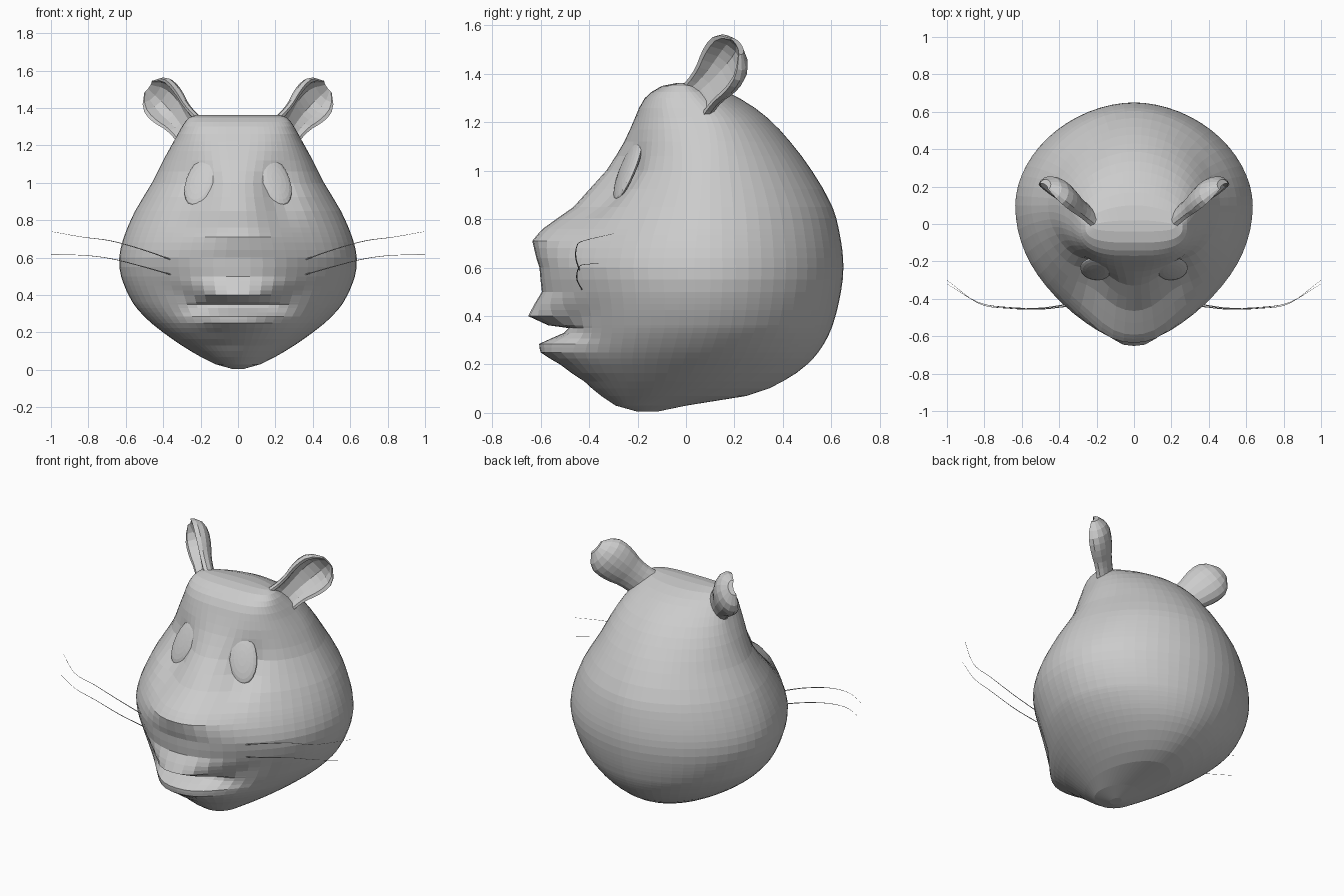
import bpy, bmesh, math
from mathutils import Vector, Matrix

cube = bpy.data.objects.get("Cube")
if cube:
    bpy.data.objects.remove(cube, do_unlink=True)

grey = bpy.data.materials.new("plain_grey")
grey.use_nodes = True
grey.diffuse_color = (0.6, 0.6, 0.6, 1)
grey.node_tree.nodes["Principled BSDF"].inputs["Base Color"].default_value = (0.6, 0.6, 0.6, 1)


def add_object(name, data):
    obj = bpy.data.objects.new(name, data)
    data.materials.append(grey)
    bpy.context.collection.objects.link(obj)
    return obj


def sample(rows, key, smooth):
    """Interpolate rows by their first number, smoothly or linearly."""
    key = min(max(key, rows[0][0]), rows[-1][0])
    i = 0
    while i < len(rows) - 2 and key > rows[i + 1][0]:
        i += 1
    before, a, b, after = (Vector(rows[min(max(j, 0), len(rows) - 1)])
                           for j in range(i - 1, i + 3))
    span = b[0] - a[0]
    t = (key - a[0]) / span
    if not smooth:
        return a.lerp(b, t)
    h = t * t * (3 - 2 * t)
    slope_a = (b - before) / (b[0] - before[0]) * span
    slope_b = (after - a) / (after[0] - a[0]) * span
    return (a * (1 - h) + b * h
            + slope_a * t * (1 - t) ** 2 - slope_b * t * t * (1 - t))


def loft(name, rings):
    """Skin closed rings of points and cap both ends."""
    bm = bmesh.new()
    loops = [[bm.verts.new(p) for p in ring] for ring in rings]
    n = len(loops[0])
    for a, b in zip(loops, loops[1:]):
        for i in range(n):
            j = (i + 1) % n
            bm.faces.new((a[i], a[j], b[j], b[i]))
    bm.faces.new(loops[0])
    bm.faces.new(loops[-1])
    bmesh.ops.recalc_face_normals(bm, faces=bm.faces)
    mesh = bpy.data.meshes.new(name)
    bm.to_mesh(mesh)
    bm.free()
    return add_object(name, mesh)


# Head levels: height, front, back, half width, widest depth, front roundness
LEVELS = [
    (.005, -.2, -.12, .03, -.16, 2),
    (.03, -.29, 0, .12, -.15, 2),
    (.07, -.35, .25, .2, -.06, 2),
    (.13, -.42, .4, .3, 0, 2),
    (.2, -.48, .5, .4, .04, 2),
    (.27, -.505, .56, .485, .065, 1.95),
    (.36, -.505, .605, .563, .09, 1.95),
    (.5, -.515, .64, .625, .1, 2),
    (.6, -.53, .65, .635, .1, 2),
    (.71, -.52, .64, .61, .1, 1.9),
    (.85, -.44, .605, .55, .1, 1.8),
    (1, -.33, .52, .46, .1, 1.8),
    (1.12, -.255, .43, .4, .1, 2.2),
    (1.22, -.21, .335, .345, .08, 2.7),
    (1.3, -.17, .22, .3, .02, 3),
    (1.35, -.1, .1, .26, -.01, 3),
    (1.362, -.04, .02, .22, -.01, 3),
]

# Snout over the face: height, forward push, half width
SNOUT = [
    (.13, 0, .2), (.2, .04, .23), (.25, .1, .24), (.285, .1, .23),
    (.33, 0, .2), (.35, -.02, .2), (.362, .065, .18), (.4, .145, .2),
    (.45, .115, .26), (.5, .08, .32), (.6, .075, .36), (.68, .1, .31),
    (.71, .115, .28), (.76, .095, .26), (.85, .025, .22), (1, 0, .2),
]


def head_ring(z, count=60):
    _, front, back, width, mid, power = sample(LEVELS, z, True)
    _, push, reach = sample(SNOUT, z, False)
    ring = []
    for i in range(count):
        a = math.tau * i / count
        c, s = math.cos(a), math.sin(a)
        e = 2 / (power if s < 0 else 1.88)
        x = math.copysign(abs(c) ** e, c) * width
        if s < 0:
            y = mid - abs(s) ** e * (mid - front)
            y -= push * math.exp(-abs(x / reach) ** 3)
            # eye sockets
            y += 0.07 * math.exp(-((abs(x) - .22) / .1) ** 2 - ((z - .94) / .14) ** 2)
        else:
            y = mid + s ** e * (back - mid)
        ring.append((x, y, z))
    return ring


heights = sorted({row[0] for row in LEVELS + SNOUT})
heights += [(a + b) / 2 for a, b in zip(heights, heights[1:]) if b - a > .045]
loft("head", [head_ring(z) for z in sorted(heights)])

# Ear stations: distance along the ear, half width, back depth, hollow depth
EAR = [(-.06, .13, .07, 0), (.05, .1, .06, .005), (.15, .1, .065, .035),
       (.24, .122, .08, .06), (.32, .122, .08, .06), (.37, .09, .06, .03),
       (.4, .045, .03, 0)]


def ear(name, side):
    base = Vector((.235, .02, 1.255))
    along = Vector((.6, .475, .65)).normalized()
    facing = Vector((.62, -.78, 0)).normalized()
    across = along.cross(facing)
    rings = []
    for k in range(13):
        t, width, depth, hollow = sample(EAR, -.06 + .46 * k / 12, True)
        outline = []
        for i in range(9):
            a = math.pi * i / 8
            outline.append((math.cos(a) * width, -math.sin(a) * depth))
        # raised rim, then the hollow inside it
        for u, rim, dip in ((-.93, .025, 0), (-.78, .025, .1), (-.62, .01, .7), (-.3, 0, 1),
                            (.3, 0, 1), (.62, .01, .7), (.78, .025, .1), (.93, .025, 0)):
            outline.append((u * width, rim * width / .12 - dip * hollow))
        points = [base + along * t + across * u + facing * v for u, v in outline]
        rings.append([(p.x * side, p.y, p.z) for p in points])
    return loft(name, rings)


def eye(name, side):
    # Shallow oval seated in the socket, its top leaning inward
    normal = Vector((.3 * side, -.85, .42)).normalized()
    up = Vector((-.18 * side, 0, 1))
    up = (up - normal * up.dot(normal)).normalized()
    right = up.cross(normal)
    frame = Matrix((right, up, normal)).transposed().to_4x4()
    frame.translation = (.2 * side, -.238, 1.01)
    bm = bmesh.new()
    bmesh.ops.create_uvsphere(bm, u_segments=20, v_segments=10, radius=1,
                              matrix=frame @ Matrix.Diagonal((.083, .146, .022, 1)))
    mesh = bpy.data.meshes.new(name)
    bm.to_mesh(mesh)
    bm.free()
    return add_object(name, mesh)


def whisker(name, side, path):
    curve = bpy.data.curves.new(name, "CURVE")
    curve.dimensions = "3D"
    curve.bevel_depth = 0.003
    curve.bevel_resolution = 0
    first, last = path[0][0], path[-1][0]
    line = curve.splines.new("POLY")
    line.points.add(16)
    for i, point in enumerate(line.points):
        x, y, z = sample(path, first + (last - first) * i / 16, True)
        point.co = (x * side, y, z, 1)
        point.radius = 1 - 0.05 * i
    return add_object(name, curve)


UPPER = [(.36, -.44, .59), (.5, -.455, .64), (.68, -.45, .69), (.83, -.425, .71), (1, -.3, .74)]
LOWER = [(.36, -.43, .51), (.5, -.45, .55), (.68, -.445, .595), (.83, -.42, .613), (1, -.32, .615)]

for label, side in (("left", 1), ("right", -1)):
    ear(label + "_ear", side)
    eye(label + "_eye", side)
    whisker(label + "_upper_whisker", side, UPPER)
    whisker(label + "_lower_whisker", side, LOWER)
